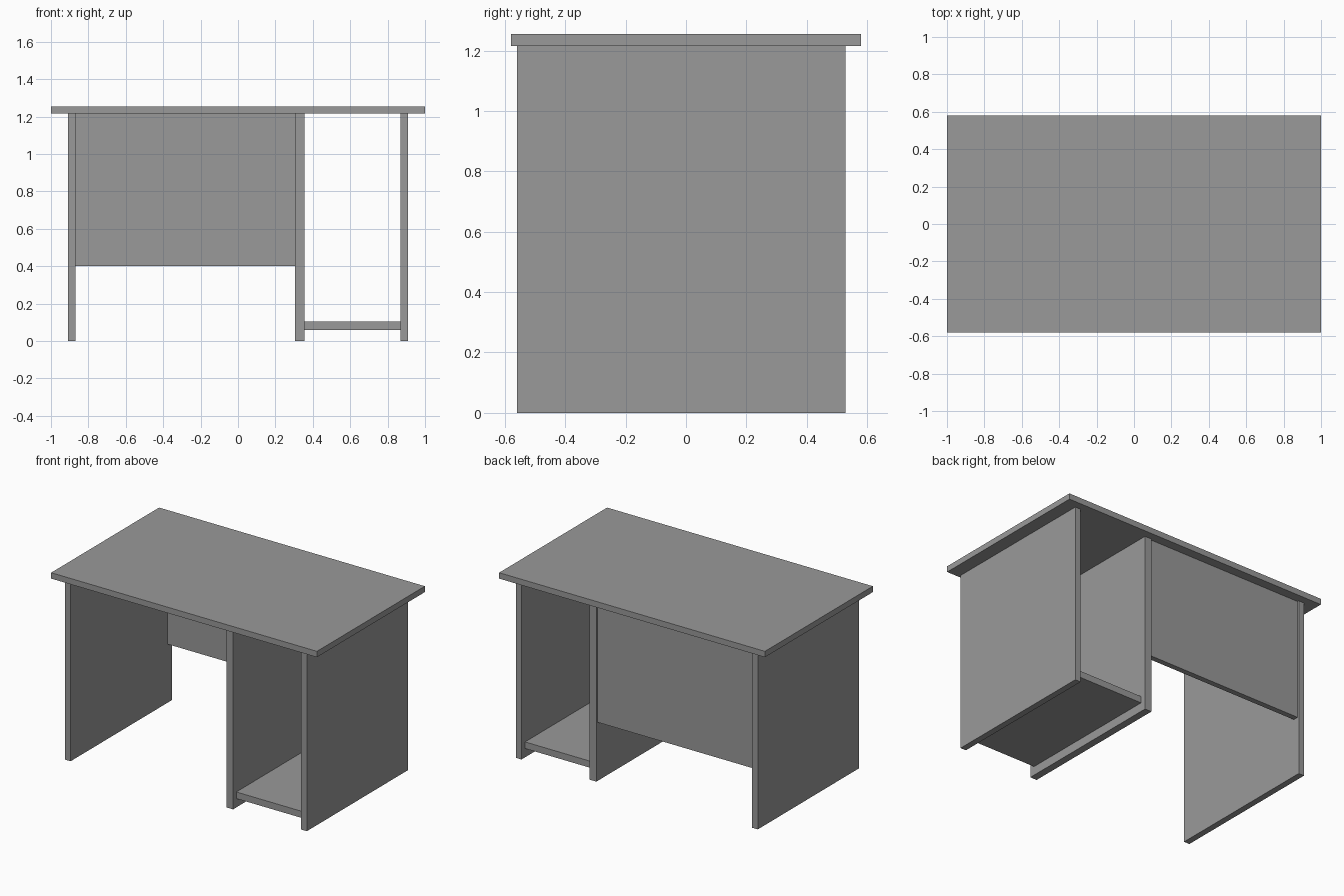
import bpy
import bmesh
from mathutils import Vector

cube = bpy.data.objects.get("Cube")
if cube:
    bpy.data.objects.remove(cube, do_unlink=True)

# Single flat colour
grey = bpy.data.materials.new("mid_grey")
grey.use_nodes = True
colour = (0.32, 0.32, 0.32, 1)
grey.diffuse_color = colour
grey.node_tree.nodes["Principled BSDF"].inputs["Base Color"].default_value = colour


def board(name, x, y, z):
    """Flat board spanning the given (min, max) range on each axis."""
    low, high = Vector((x[0], y[0], z[0])), Vector((x[1], y[1], z[1]))
    bm = bmesh.new()
    bmesh.ops.create_cube(bm, size=1)
    bmesh.ops.scale(bm, verts=bm.verts, vec=high - low)
    mesh = bpy.data.meshes.new(name)
    bm.to_mesh(mesh)
    bm.free()
    mesh.materials.append(grey)
    obj = bpy.data.objects.new(name, mesh)
    obj.location = (low + high) / 2
    bpy.context.collection.objects.link(obj)


top_bottom = 1.215

# Desk top
board("desk_top", (-1, 1), (-0.58, 0.58), (top_bottom, 1.255))

# Upright side panels and divider
uprights = {
    "right_side_panel": (-0.91, -0.868),
    "divider_panel": (0.305, 0.355),
    "left_side_panel": (0.868, 0.91),
}
for name, span in uprights.items():
    board(name, span, (-0.56, 0.528), (0, top_bottom))

# Back panel over the knee space
board("back_panel", (-0.868, 0.305), (0.48, 0.517), (0.4, top_bottom))

# Low shelf between divider and left side
board("low_shelf", (0.355, 0.868), (-0.525, 0.49), (0.06, 0.105))
